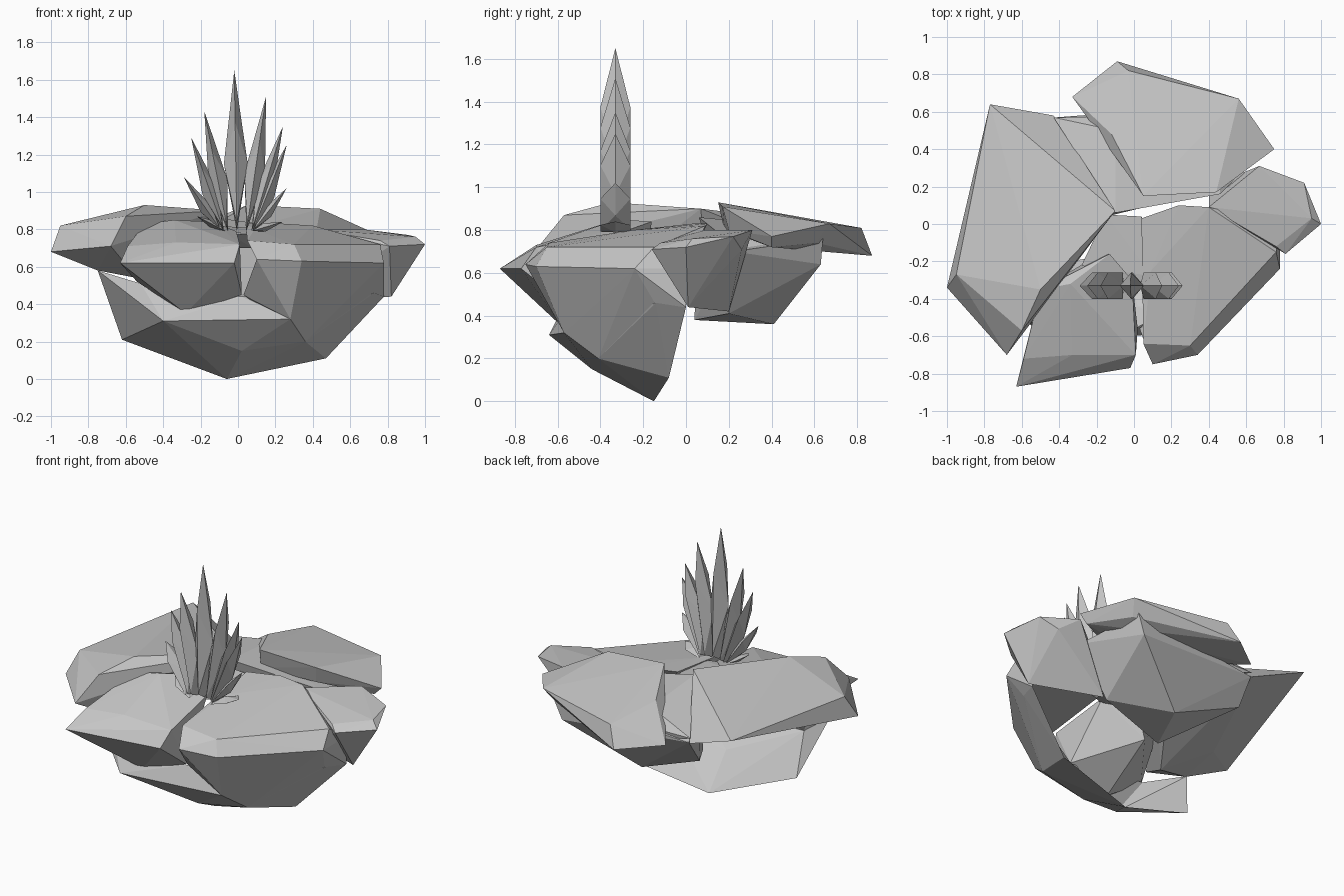
import bpy
import bmesh
from mathutils import Vector

default_cube = bpy.data.objects.get("Cube")
if default_cube:
    bpy.data.objects.remove(default_cube, do_unlink=True)

# One stone grey for the whole model
GREY = (0.57, 0.57, 0.57, 1.0)
stone = bpy.data.materials.new("stone_grey")
stone.use_nodes = True
stone.diffuse_color = GREY
stone.node_tree.nodes["Principled BSDF"].inputs["Base Color"].default_value = GREY


def faceted_solid(name, corners, opening=None):
    """Flat-shaded boulder wrapped around its corners, with an optional open side."""
    bm = bmesh.new()
    for corner in corners:
        bm.verts.new(corner)
    result = bmesh.ops.convex_hull(bm, input=bm.verts)
    unused = {item for item in result["geom_interior"] + result["geom_unused"]
              if isinstance(item, bmesh.types.BMVert)}
    bmesh.ops.delete(bm, geom=list(unused), context="VERTS")
    bmesh.ops.recalc_face_normals(bm, faces=bm.faces)
    if opening:
        bm.normal_update()
        direction = Vector(opening).normalized()
        open_faces = [f for f in bm.faces if f.normal.dot(direction) > 0.3]
        bmesh.ops.delete(bm, geom=open_faces, context="FACES")
    mesh = bpy.data.meshes.new(name)
    bm.to_mesh(mesh)
    bm.free()
    mesh.materials.append(stone)
    obj = bpy.data.objects.new(name, mesh)
    bpy.context.collection.objects.link(obj)
    return obj


def rock(name, top, underside, opening=None):
    """Boulder from a top outline and underside corners, in hundredths."""
    return faceted_solid(name, [Vector(p) / 100 for p in top + underside], opening)


# Broad slab on the -x side
rock("right_slab",
     top=[(-10, 7, 90), (-50, -35, 93), (-60, -57, 87),
          (-95, -27, 82), (-77, 64, 83), (-43, 58, 70)],
     underside=[(-100, -34, 68), (-68, -70, 71), (-75, -42, 58),
                (-54, -40, 54), (-73, -14, 62), (-20, 8, 70)])

# Pointed boulder at the front, -x side
rock("front_right_rock",
     top=[(-59, -72, 71), (-33, -70, 73), (1, -70, 72),
          (-1, -30, 79), (-13, -16, 84), (-34, -32, 85), (-50, -35, 83)],
     underside=[(-63, -87, 62), (-33, -78, 62), (-2, -77, 62), (-54, -58, 52),
                (-28, -58, 35), (2, -56, 45), (-25, -20, 55)])

# Large boulder at the front, +x side
rock("front_left_rock",
     top=[(5, -64, 74), (30, -65, 72), (76, -15, 72),
          (40, 9, 82), (24, 10, 83), (4, 3, 83), (9, -25, 80)],
     underside=[(10, -75, 64), (34, -70, 63), (78, -24, 62),
                (78, 0, 62), (20, -10, 62)])

# Wall below the large boulder, hollow inside
rock("front_left_wall",
     top=[(10, -75, 64), (34, -70, 63), (78, -24, 62), (78, 0, 62)],
     underside=[(3, -56, 45), (28, -57, 32), (72, -14, 45), (78, 0, 44),
                (36, -41, 20), (47, -8, 11)],
     opening=(-0.5, 0.6, 0.6))

# Small outcrop on the +x side
rock("left_rock",
     top=[(67, 31, 80), (91, 22, 77), (95, 3, 76), (76, -12, 74), (40, 9, 80)],
     underside=[(100, 0, 72), (81, -16, 71), (80, 26, 71),
                (82, 1, 44), (40, 20, 42)])

# Thin overhanging slab at the back
rock("back_slab",
     top=[(5, 15, 93), (44, 17, 91), (75, 40, 77),
          (56, 67, 83), (-3, 82, 81), (-12, 48, 86)],
     underside=[(-9, 87, 68), (-33, 68, 70), (52, 61, 74),
                (70, 40, 72), (42, 20, 80), (4, 18, 80)])

# Low plate that bridges the slabs in the middle
rock("back_bridge",
     top=[(-43, 57, 73), (-10, 50, 82), (5, 14, 83), (-10, 6, 86), (46, 16, 78)],
     underside=[(48, 58, 72), (-20, 56, 66), (55, 25, 70), (-5, 10, 74)])

# Ground around the plant
rock("plant_bed",
     top=[(-15, 5, 82), (4, 4, 81), (10, -28, 78), (-28, -22, 80), (-4, -34, 77)],
     underside=[(-10, -10, 70), (8, -6, 70)])

# Boulder under the back slab
rock("back_base",
     top=[(-42, 57, 70), (-14, 5, 80), (50, 64, 76), (60, 22, 70)],
     underside=[(3, 41, 36), (-15, 4, 38), (38, 20, 41),
                (-42, 46, 54), (45, 63, 64)])

# Keel underneath the front, hollow and open towards the back
rock("lower_base",
     top=[(-75, -41, 58), (-52, -54, 51), (2, -55, 44), (73, -14, 46), (78, -1, 44)],
     underside=[(-6, -15, 0), (47, -8, 11), (36, -41, 20), (2, -44, 15),
                (-62, -25, 21), (-40, -64, 31), (-28, -60, 35), (28, -57, 32)],
     opening=(0, 0.7, 0.7))


def leaf(name, tip):
    """Spiky blade, deep front to back, that bulges before it narrows."""
    base = Vector((tip[0] * 0.3, -0.33, 0.79))
    tip = Vector((tip[0], base.y, tip[1]))
    stem = tip - base
    side = Vector((stem.z, 0, -stem.x)).normalized() * (0.012 + 0.06 * stem.length)
    depth = Vector((0, 0.07, 0))
    foot = base + stem * 0.05
    shoulder = base + stem * 0.68
    belly = base + stem * 0.42
    faceted_solid(name, [base, tip, foot - depth, foot + depth,
                         shoulder - depth, shoulder + depth,
                         belly - side, belly + side])


# Fan of leaves, listed by tip x and height
TIPS = [(-0.22, 0.87), (-0.29, 1.08), (-0.25, 1.29), (-0.18, 1.43),
        (-0.02, 1.65), (0.15, 1.51), (0.24, 1.35), (0.26, 1.25),
        (0.26, 1.02), (0.24, 0.84)]
for number, tip in enumerate(TIPS, start=1):
    leaf(f"leaf_{number}", tip)
